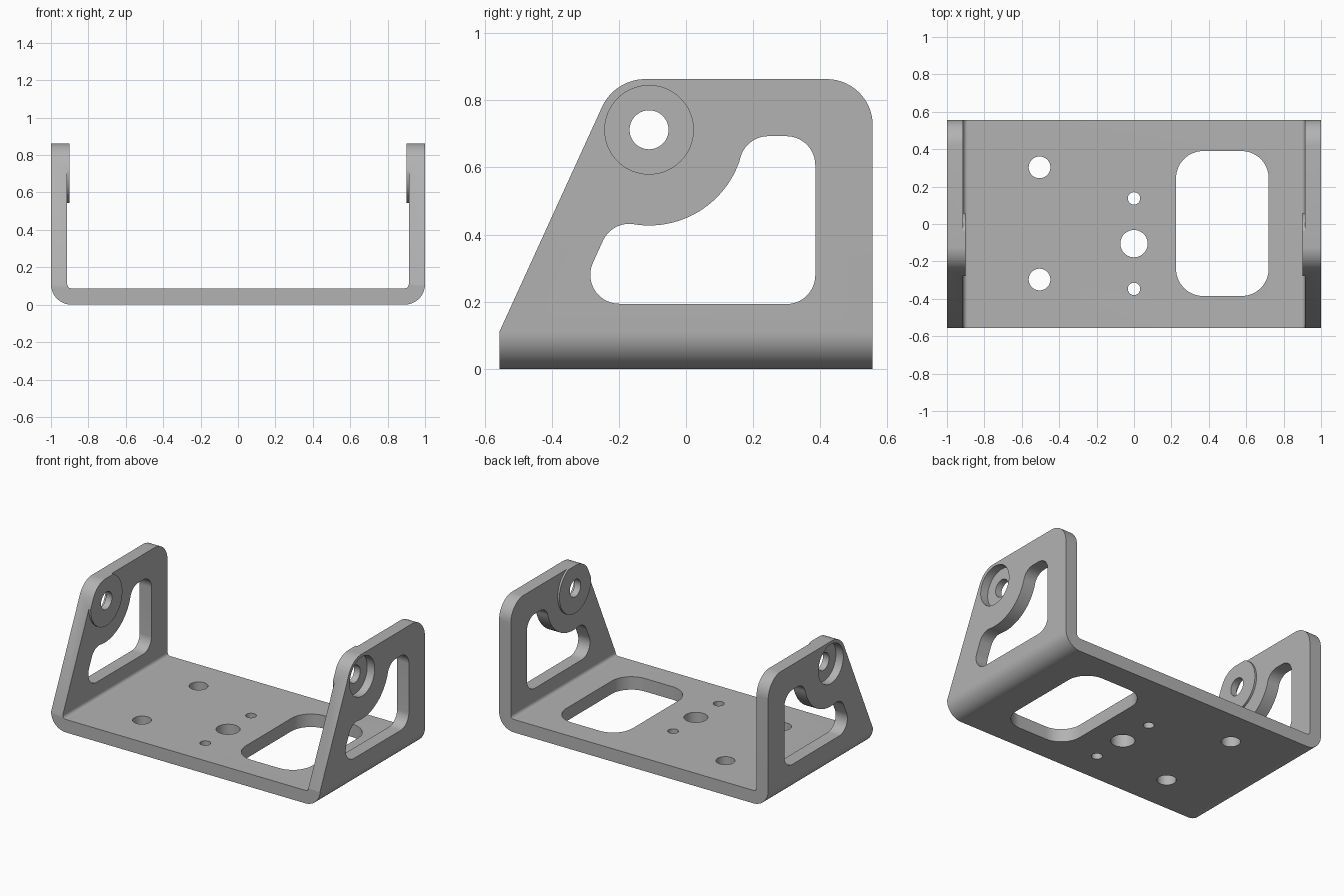
import bpy, bmesh
from math import radians, cos, sin

cube = bpy.data.objects.get("Cube")
if cube:
    bpy.data.objects.remove(cube, do_unlink=True)

metal = bpy.data.materials.new("plain grey metal")
metal.use_nodes = True
GREY = (0.45, 0.45, 0.45, 1)
metal.diffuse_color = GREY
metal.node_tree.nodes["Principled BSDF"].inputs["Base Color"].default_value = GREY

T = 0.087            # sheet thickness
DEPTH = 0.556        # half depth
PIVOT = (-0.11, 0.712)


def arc(center, r, a0, a1, n=14):
    angles = [radians(a0 + (a1 - a0) * i / n) for i in range(n + 1)]
    return [(center[0] + r * cos(a), center[1] + r * sin(a)) for a in angles]


def circle(center, r):
    return arc(center, r, 0, 360, 64)[:-1]


def prism(name, points, axis, lo, hi):
    """Extrude a flat outline along the x, y or z axis."""
    place = {"x": lambda u, v: (lo, u, v),
             "y": lambda u, v: (u, lo, v),
             "z": lambda u, v: (u, v, lo)}[axis]
    bm = bmesh.new()
    face = bm.faces.new([bm.verts.new(place(*p)) for p in points])
    new = bmesh.ops.extrude_face_region(bm, geom=[face])["geom"]
    shift = [hi - lo if a == axis else 0 for a in "xyz"]
    bmesh.ops.translate(bm, vec=shift, verts=[g for g in new if isinstance(g, bmesh.types.BMVert)])
    bmesh.ops.recalc_face_normals(bm, faces=bm.faces)
    mesh = bpy.data.meshes.new(name)
    bm.to_mesh(mesh)
    bm.free()
    obj = bpy.data.objects.new(name, mesh)
    obj.data.materials.append(metal)
    bpy.context.collection.objects.link(obj)
    return obj


def combine(target, tool, operation):
    mod = target.modifiers.new(operation, "BOOLEAN")
    mod.operation, mod.solver, mod.object = operation, "EXACT", tool
    bpy.context.view_layer.objects.active = target
    bpy.ops.object.modifier_apply(modifier=mod.name)
    bpy.data.objects.remove(tool, do_unlink=True)


# Bent sheet: U-shaped section run front to back
R_OUT, R_IN, TOP = 0.11, 0.023, 0.9
half_out = [(1, TOP)] + arc((1 - R_OUT, R_OUT), R_OUT, 0, -90)
half_in = arc((1 - T - R_IN, T + R_IN), R_IN, -90, 0) + [(1 - T, TOP)]
half = half_out + half_in
mirror = lambda pts: [(-x, z) for x, z in reversed(pts)]
bracket = prism("bracket", half_out + mirror(half_out) + mirror(half_in) + half_in,
                "y", -DEPTH, DEPTH)

# Raised pivot pads on the inner faces
for s in (-1, 1):
    combine(bracket, prism("pivot_pad", circle(PIVOT, 0.168), "x", s * 0.9, s * 0.93), "UNION")

# Trim to the sloped side outline
SLOPE = 155.4
outline = [(-DEPTH, -0.1), (DEPTH, -0.1)]
outline += arc((DEPTH - 0.137, 0.726), 0.137, 0, 90)
outline += arc((-0.121, 0.721), 0.142, 90, SLOPE)
outline += [(-DEPTH, 0.11)]
combine(bracket, prism("side_trim", outline, "x", -1.2, 1.2), "INTERSECT")

# Side windows, curving around the pivot
F = 0.086
window = arc((-0.199, 0.28), F, SLOPE, 270)
window += arc((0.299, 0.279), F, 270, 360)
window += arc((0.299, 0.607), F, 0, 90)
window += arc((0.245, 0.607), F, 90, 163.5)
window += arc(PIVOT, 0.285, -16.5, -99.2, 28)[1:-1]
window += arc((-0.169, 0.346), F, 80.8, SLOPE)
combine(bracket, prism("window_cutter", window, "x", -1.2, 1.2), "DIFFERENCE")

# Pivot holes and their outer recesses
combine(bracket, prism("pivot_cutter", circle(PIVOT, 0.058), "x", -1.2, 1.2), "DIFFERENCE")
for s in (-1, 1):
    combine(bracket, prism("recess_cutter", circle(PIVOT, 0.132), "x", s * 0.945, s * 1.2), "DIFFERENCE")

# Base plate holes: x, y, radius
for x, y, r in ((-0.505, 0.303, 0.058), (-0.505, -0.297, 0.058), (0, -0.105, 0.073),
                (0, 0.137, 0.033), (0, -0.347, 0.033)):
    combine(bracket, prism("hole_cutter", circle((x, y), r), "z", -0.1, 0.2), "DIFFERENCE")

# Rounded opening in the base plate
C = 0.145
opening = []
for i, (x, y) in enumerate(((0.72 - C, 0.39 - C), (0.225 + C, 0.39 - C),
                            (0.225 + C, C - 0.385), (0.72 - C, C - 0.385))):
    opening += arc((x, y), C, 90 * i, 90 * i + 90)
combine(bracket, prism("opening_cutter", opening, "z", -0.1, 0.2), "DIFFERENCE")

# Smooth bends with crisp edges
bpy.ops.object.select_all(action="DESELECT")
bracket.select_set(True)
bpy.context.view_layer.objects.active = bracket
bpy.ops.object.shade_smooth_by_angle(angle=radians(25))
